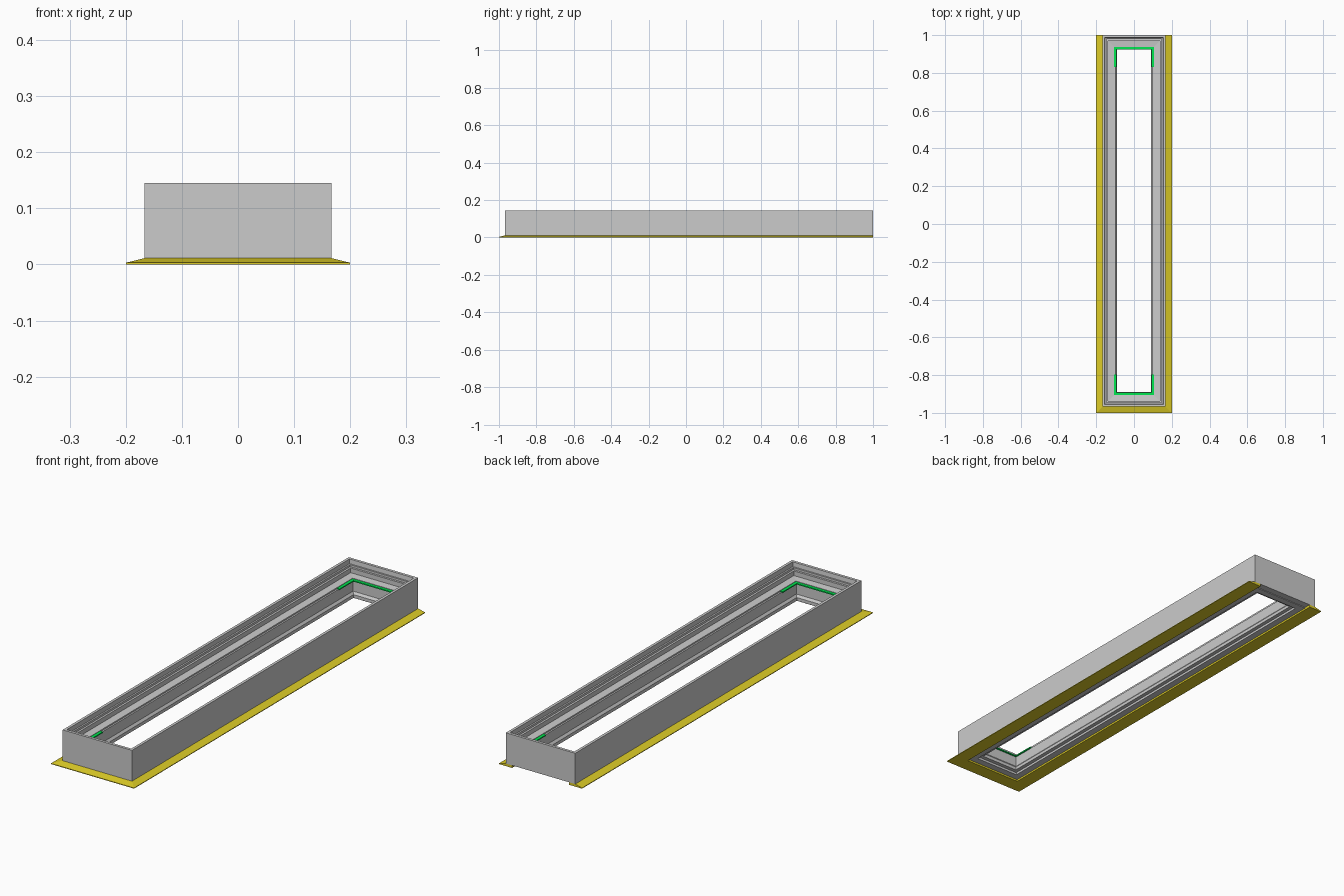
import bpy, bmesh

if "Cube" in bpy.data.objects:
    bpy.data.objects.remove(bpy.data.objects["Cube"])

# Outer rectangle of the frame body
X0, X1, Y0, Y1 = -0.167, 0.167, -0.967, 1.0


def material(name, color):
    m = bpy.data.materials.new(name)
    m.diffuse_color = color
    m.use_nodes = True
    m.node_tree.nodes["Principled BSDF"].inputs["Base Color"].default_value = m.diffuse_color
    return m


def finish(name, bm, mat=None):
    bmesh.ops.recalc_face_normals(bm, faces=bm.faces)
    me = bpy.data.meshes.new(name)
    bm.to_mesh(me)
    bm.free()
    ob = bpy.data.objects.new(name, me)
    bpy.context.collection.objects.link(ob)
    if mat:
        me.materials.append(mat)
    return ob


def sweep(name, profile, corners, closed, mat=None):
    """Sweep a closed (inset, z) profile through mitred corner functions."""
    bm = bmesh.new()
    rings = [[bm.verts.new((*c(d), z)) for d, z in profile] for c in corners]
    n = len(profile)
    count = len(rings) if closed else len(rings) - 1
    for i in range(count):
        a, b = rings[i], rings[(i + 1) % len(rings)]
        for j in range(n):
            k = (j + 1) % n
            bm.faces.new((a[j], a[k], b[k], b[j]))
    if not closed:
        bm.faces.new(rings[0])
        bm.faces.new(rings[-1])
    return finish(name, bm, mat)


yellow = material("yellow_flashing", (0.72, 0.6, 0.02, 1))
green = material("green_seal", (0.0, 0.8, 0.08, 1))

# Mitred corners, each a function of inset distance d
front_left = lambda d: (X0 + d, Y0 + d)
front_right = lambda d: (X1 - d, Y0 + d)
back_right = lambda d: (X1 - d, Y1 - d)
back_left = lambda d: (X0 + d, Y1 - d)

# Frame body: stepped interior section with a recessed underside
body = [
    (0, 0.011), (0, 0.145), (0.012, 0.145),
    (0.014, 0.126), (0.021, 0.126), (0.021, 0.117),
    (0.030, 0.117), (0.030, 0.097), (0.062, 0.094),
    (0.062, 0.088), (0.069, 0.088), (0.069, 0.042),
    (0.077, 0.032), (0.077, 0.018), (0.060, 0.018),
    (0.060, 0.008), (0.030, 0.008), (0.030, 0.011),
]
sweep("frame_body", body, [front_left, front_right, back_right, back_left], True)

# Sloped flashing around three sides, open at the back
flashing = [(-0.033, 0), (-0.033, 0.003), (0, 0.011), (0.030, 0.011), (0.030, 0)]
sweep("flashing", flashing, [
    lambda d: (X0 + d, Y1), front_left, front_right, lambda d: (X1 - d, Y1)],
    False, yellow)

# Green seal clips wrapping the inner corners at both ends
seal = [(0.062, 0.087), (0.062, 0.092), (0.075, 0.092), (0.075, 0.087)]
L = 0.17
sweep("front_seal", seal, [
    lambda d: (X0 + d, Y0 + L), front_left, front_right,
    lambda d: (X1 - d, Y0 + L)], False, green)
sweep("back_seal", seal, [
    lambda d: (X0 + d, Y1 - L), back_left, back_right,
    lambda d: (X1 - d, Y1 - L)], False, green)
